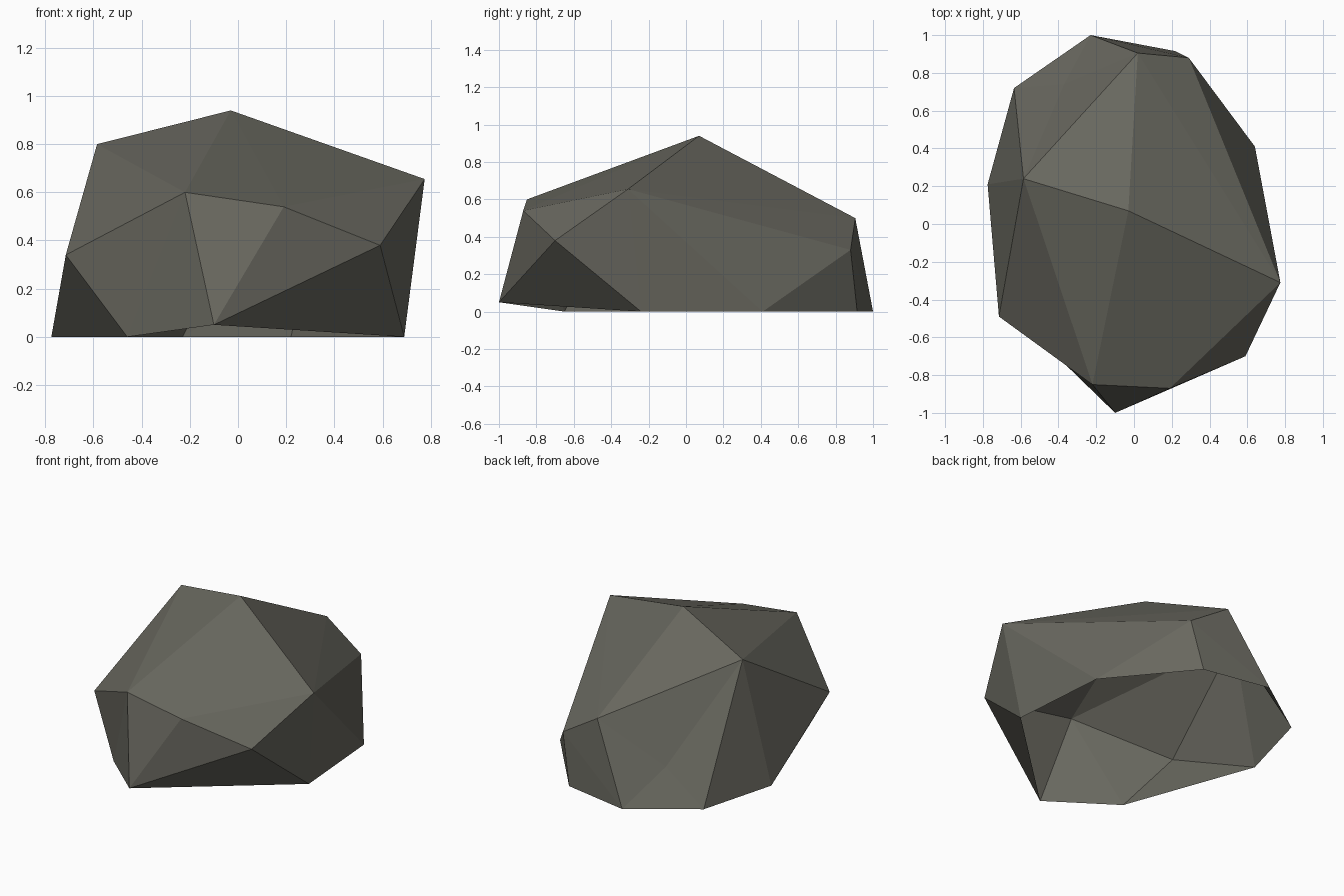
import bpy
import bmesh

cube = bpy.data.objects.get("Cube")
if cube:
    bpy.data.objects.remove(cube, do_unlink=True)

# Stone colour
stone = bpy.data.materials.new("warm grey stone")
stone.use_nodes = True
colour = (0.138, 0.136, 0.113, 1)
stone.diffuse_color = colour
shader = next(n for n in stone.node_tree.nodes if n.type == "BSDF_PRINCIPLED")
shader.inputs["Base Color"].default_value = colour
shader.inputs["Roughness"].default_value = 0.9

# Corner points of the boulder; the notch and front foot start pushed out
corners = {
    "peak": (-0.03, 0.07, 0.94),
    "right_shoulder": (-0.585, 0.24, 0.80),
    "left_shoulder": (0.775, -0.31, 0.655),
    "front_brow": (-0.22, -0.85, 0.60),
    "front_ridge": (0.19, -0.87, 0.54),
    "front_cheek": (0.59, -0.70, 0.38),
    "right_cheek": (-0.715, -0.49, 0.34),
    "back_brow": (0.02, 0.905, 0.50),
    "back_cheek": (0.29, 0.88, 0.33),
    "back_notch": (-0.42, 0.85, 0.40),
    "toe": (-0.10, -1.0, 0.05),
    "foot_front": (-0.50, -0.80, 0),
    "foot_right": (-0.775, 0.21, 0),
    "foot_back_right": (-0.635, 0.72, 0),
    "foot_back": (-0.23, 1.0, 0),
    "foot_back_left": (0.22, 0.915, 0),
    "foot_left": (0.64, 0.41, 0),
    "foot_front_left": (0.69, -0.24, 0),
}

# Faceted shell around the points
bm = bmesh.new()
v = {name: bm.verts.new(co) for name, co in corners.items()}
bmesh.ops.convex_hull(bm, input=list(bm.verts))

# Sink the two hollow corners into place
v["back_notch"].co = (-0.37, 0.74, 0.22)
v["foot_front"].co = (-0.46, -0.65, 0)

# Leave the underside open
base = [f for f in bm.faces if max(c.co.z for c in f.verts) < 0.06]
bmesh.ops.delete(bm, geom=base, context="FACES")

bmesh.ops.recalc_face_normals(bm, faces=list(bm.faces))
mesh = bpy.data.meshes.new("boulder")
bm.to_mesh(mesh)
bm.free()
mesh.materials.append(stone)
boulder = bpy.data.objects.new("boulder", mesh)
bpy.context.collection.objects.link(boulder)
